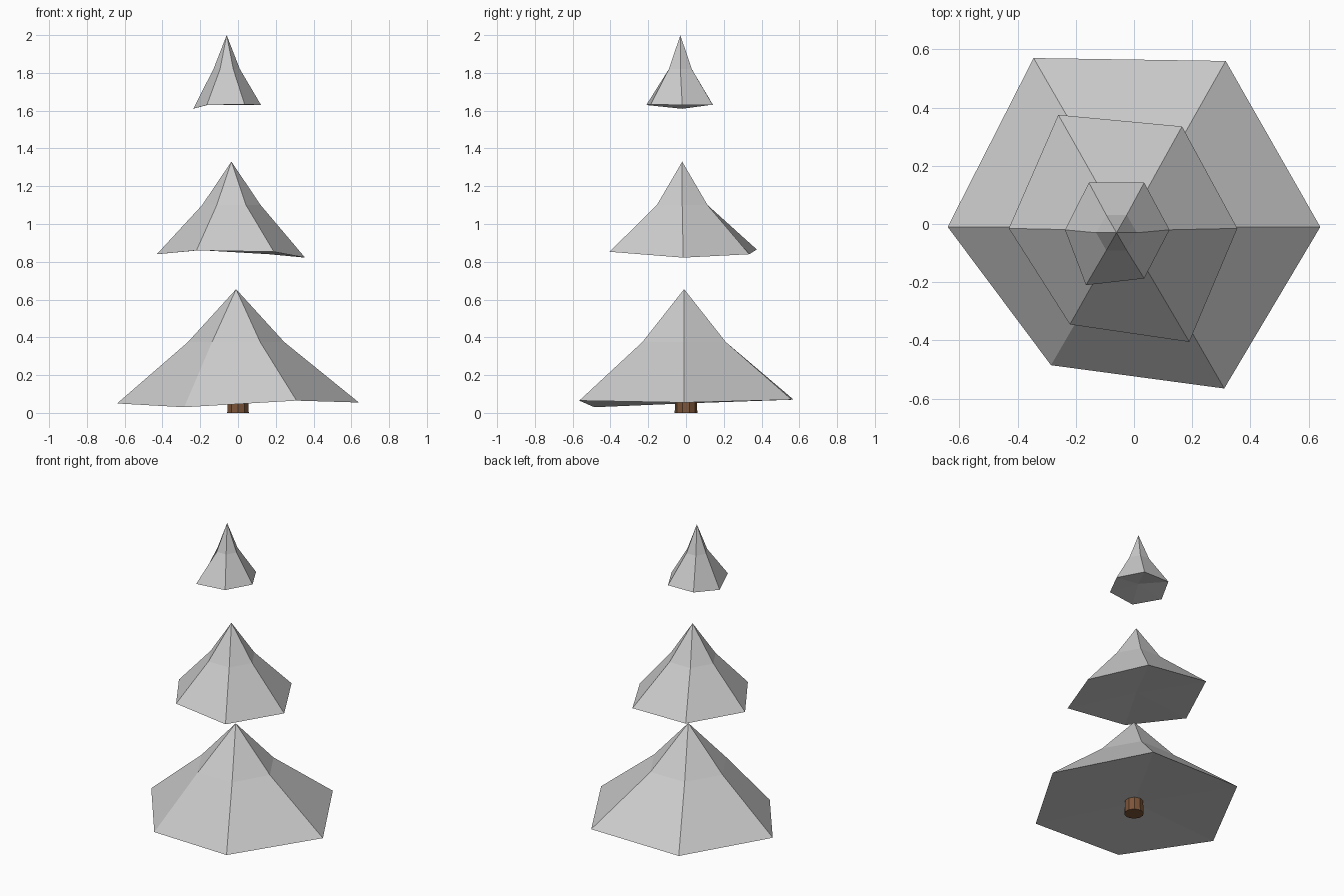
import bpy, bmesh
from math import cos, sin, pi

if "Cube" in bpy.data.objects:
    bpy.data.objects.remove(bpy.data.objects["Cube"])


def tier(name, apex, ring_radius, ring_z, rim, lift):
    """Six-sided bough: sharp tip, regular kink ring, irregular rim, hollowed underside."""
    bm = bmesh.new()
    tip = bm.verts.new(apex)
    ring = [bm.verts.new((apex[0] + ring_radius * cos(i * pi / 3),
                          apex[1] + ring_radius * sin(i * pi / 3), ring_z))
            for i in range(6)]
    low = [bm.verts.new(p) for p in rim]
    mean_z = sum(p[2] for p in rim) / 6
    hub = bm.verts.new((apex[0], apex[1], mean_z + lift))
    for i in range(6):
        j = (i + 1) % 6
        bm.faces.new((ring[i], ring[j], tip))
        bm.faces.new((low[i], low[j], ring[j], ring[i]))
        bm.faces.new((low[j], low[i], hub))
    bmesh.ops.recalc_face_normals(bm, faces=bm.faces)
    mesh = bpy.data.meshes.new(name)
    bm.to_mesh(mesh)
    bm.free()
    obj = bpy.data.objects.new(name, mesh)
    bpy.context.collection.objects.link(obj)
    return obj


# Boughs, rim points run counter-clockwise from +x
tier("lower_boughs", (-0.01, -0.01, 0.655), 0.255, 0.375,
     [(0.64, -0.01, 0.055), (0.315, 0.56, 0.07), (-0.345, 0.57, 0.07),
      (-0.64, -0.01, 0.05), (-0.285, -0.485, 0.03), (0.31, -0.565, 0.065)], 0.03)
tier("middle_boughs", (-0.035, -0.02, 1.33), 0.155, 1.10,
     [(0.355, -0.015, 0.822), (0.165, 0.335, 0.84), (-0.26, 0.375, 0.865),
      (-0.43, -0.015, 0.84), (-0.22, -0.345, 0.86), (0.19, -0.405, 0.853)], 0.03)
tier("top_boughs", (-0.06, -0.03, 2.0), 0.07, 1.82,
     [(0.122, -0.02, 1.63), (0.035, 0.142, 1.63), (-0.155, 0.142, 1.632),
      (-0.237, -0.02, 1.61), (-0.165, -0.21, 1.63), (0.035, -0.187, 1.633)], 0.03)

# Trunk stub, mostly hidden inside the lowest boughs
bpy.ops.mesh.primitive_cone_add(vertices=10, radius1=0.06, radius2=0.05, depth=0.3,
                                location=(0, 0, 0.15))
trunk = bpy.context.object
trunk.name = "trunk"
bark = bpy.data.materials.new("bark")
bark.diffuse_color = (0.2, 0.09, 0.04, 1)
bark.use_nodes = True
bark.node_tree.nodes["Principled BSDF"].inputs["Base Color"].default_value = bark.diffuse_color
trunk.data.materials.append(bark)
